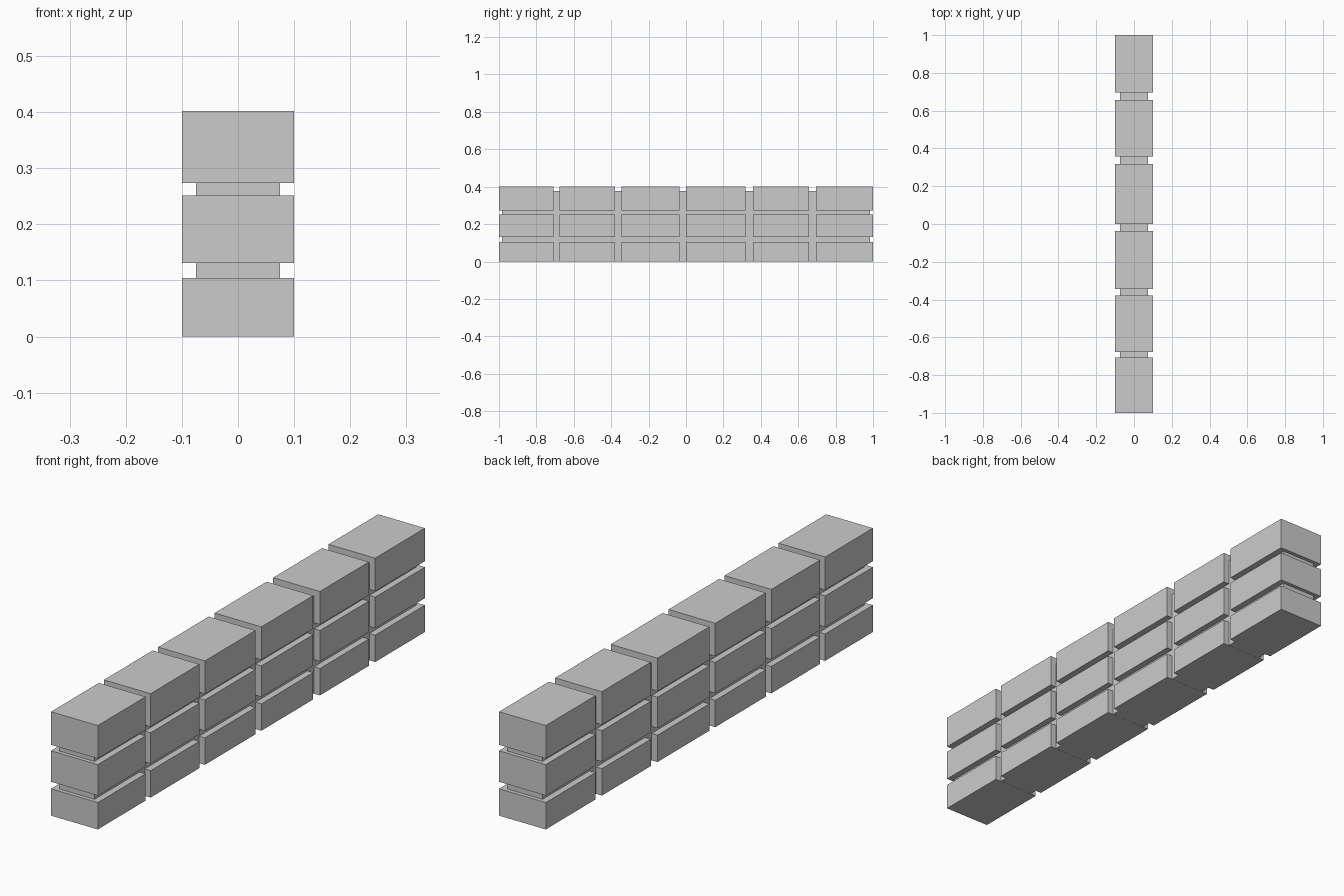
import bpy

if "Cube" in bpy.data.objects:
    bpy.data.objects.remove(bpy.data.objects["Cube"])


def box(name, x, y, z):
    """Box from (min, max) ranges on each axis."""
    bpy.ops.mesh.primitive_cube_add(
        size=1, location=[(r[0] + r[1]) / 2 for r in (x, y, z)])
    ob = bpy.context.object
    ob.name = name
    ob.scale = [r[1] - r[0] for r in (x, y, z)]
    bpy.ops.object.transform_apply(location=False, rotation=False, scale=True)
    return ob


# Block courses (z ranges) and columns (y ranges), with uneven joints
courses = [(0, 0.104), (0.131, 0.251), (0.274, 0.402)]
columns = [(-1, -0.708), (-0.677, -0.379), (-0.345, -0.036),
           (0, 0.317), (0.358, 0.657), (0.696, 1)]

for row, z in enumerate(courses, 1):
    for col, y in enumerate(columns, 1):
        box(f"wall_block_{row}_{col}", (-0.1, 0.1), y, z)

# Recessed mortar core showing in the joints
box("mortar_core", (-0.075, 0.075), (-0.985, 0.985), (0.0005, 0.377))
